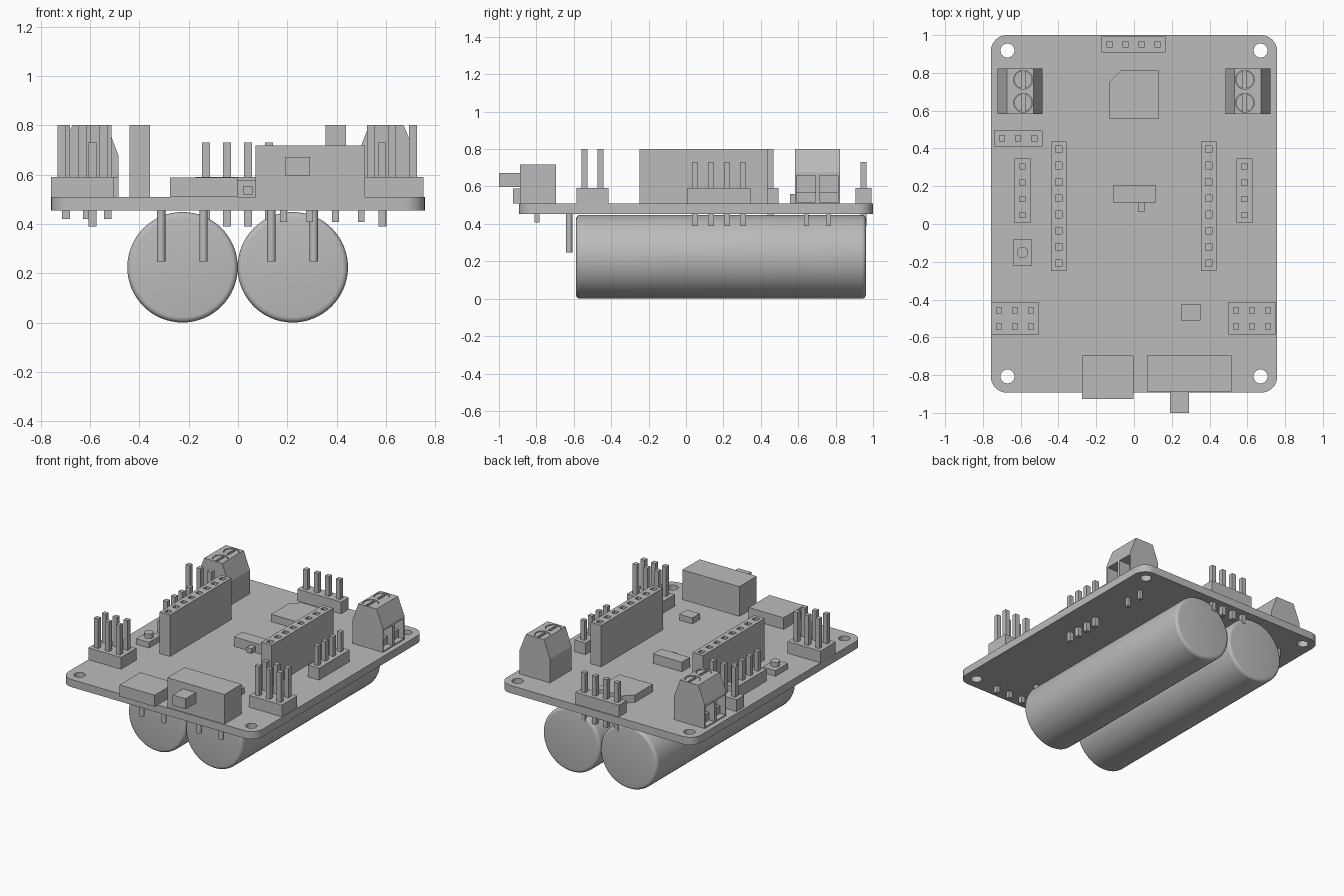
import bpy, bmesh, math
from mathutils import Matrix, Vector

cube = bpy.data.objects.get("Cube")
if cube:
    bpy.data.objects.remove(cube)

grey = bpy.data.materials.new("plain grey")
grey.use_nodes = True
grey.diffuse_color = (0.5, 0.5, 0.5, 1)
grey.node_tree.nodes["Principled BSDF"].inputs["Base Color"].default_value = (0.5, 0.5, 0.5, 1)

TOP, UNDER = 0.508, 0.454      # faces of the circuit board
PITCH = 0.085                  # spacing between header pins


def box(bm, x0, x1, y0, y1, z0, z1):
    size = Matrix.Diagonal((x1 - x0, y1 - y0, z1 - z0, 1))
    centre = Matrix.Translation(((x0 + x1) / 2, (y0 + y1) / 2, (z0 + z1) / 2))
    return bmesh.ops.create_cube(bm, size=1, matrix=centre @ size)["verts"]


def post(bm, x, y, z0, z1, half=0.016):
    box(bm, x - half, x + half, y - half, y + half, z0, z1)


def rod(bm, x, y, z0, z1, r, sides=32):
    bmesh.ops.create_cone(bm, cap_ends=True, segments=sides, radius1=r, radius2=r,
                          depth=z1 - z0, matrix=Matrix.Translation((x, y, (z0 + z1) / 2)))


def prism(bm, outline, direction):
    face = bm.faces.new([bm.verts.new(p) for p in outline])
    new = bmesh.ops.extrude_face_region(bm, geom=[face])["geom"]
    bmesh.ops.translate(bm, vec=direction, verts=[v for v in new if isinstance(v, bmesh.types.BMVert)])
    bmesh.ops.recalc_face_normals(bm, faces=bm.faces)


def finish(name, bm, smooth=False):
    mesh = bpy.data.meshes.new(name)
    bm.to_mesh(mesh)
    bm.free()
    mesh.materials.append(grey)
    ob = bpy.data.objects.new(name, mesh)
    bpy.context.collection.objects.link(ob)
    if smooth:
        smooth_edges(ob)
    return ob


def activate(ob):
    bpy.ops.object.select_all(action="DESELECT")
    ob.select_set(True)
    bpy.context.view_layer.objects.active = ob


def smooth_edges(ob):
    activate(ob)
    bpy.ops.object.shade_smooth_by_angle(angle=math.radians(35))


def cut(ob, bm):
    cutter = finish("cutter", bm)
    cutter.hide_render = True
    mod = ob.modifiers.new("cut", "BOOLEAN")
    mod.operation, mod.solver, mod.object = "DIFFERENCE", "EXACT", cutter
    activate(ob)
    bpy.ops.object.modifier_apply(modifier=mod.name)
    bpy.data.objects.remove(cutter)


def block(name, *size):
    bm = bmesh.new()
    box(bm, *size)
    return finish(name, bm)


def header(name, cx, cy, nx, ny, top, bottom):
    """Plastic strip with a grid of square pins."""
    bm = bmesh.new()
    hx, hy = nx * PITCH / 2, ny * PITCH / 2
    box(bm, cx - hx, cx + hx, cy - hy, cy + hy, TOP, 0.591)
    for i in range(nx):
        for j in range(ny):
            x, y = cx + (i - (nx - 1) / 2) * PITCH, cy + (j - (ny - 1) / 2) * PITCH
            post(bm, x, y, 0.591, top)
            if bottom < UNDER:
                post(bm, x, y, bottom, UNDER)
    finish(name, bm)


# Board with rounded corners and four mounting holes
bm = bmesh.new()
box(bm, -0.758, 0.758, -0.893, 1.0, UNDER, TOP)
upright = [e for e in bm.edges if abs(e.verts[0].co.z - e.verts[1].co.z) > 0.01]
bmesh.ops.bevel(bm, geom=upright, offset=0.085, segments=8, profile=0.5, affect="EDGES")
board = finish("circuit_board", bm)
bm = bmesh.new()
for x in (-0.67, 0.67):
    for y in (-0.807, 0.918):
        rod(bm, x, y, 0.4, 0.6, 0.037)
cut(board, bm)
smooth_edges(board)

# Two large cylinders lying beneath the board, with wire leads
for side, x in (("right", -0.225), ("left", 0.222)):
    bm = bmesh.new()
    bmesh.ops.create_cone(bm, cap_ends=True, segments=64, radius1=0.224, radius2=0.224, depth=1.55,
                          matrix=Matrix.Translation((x, 0.187, 0.224)) @ Matrix.Rotation(math.pi / 2, 4, "X"))
    rims = [e for e in bm.edges if abs(e.verts[0].co.y - e.verts[1].co.y) < 0.01]
    bmesh.ops.bevel(bm, geom=rims, offset=0.022, segments=4, profile=0.5, affect="EDGES")
    finish(side + "_cylinder", bm, True)
    bm = bmesh.new()
    for dx in (-0.087, 0.085):
        rod(bm, x + dx, -0.625, 0.247, UNDER, 0.017, 20)
    finish(side + "_leads", bm, True)

# Pin headers
header("back_header", -0.002, 0.95, 4, 1, 0.73, 0.39)
header("right_side_header", -0.59, 0.176, 1, 4, 0.73, 0.39)
header("left_side_header", 0.585, 0.176, 1, 4, 0.73, 0.39)
header("three_pin_header", -0.613, 0.453, 3, 1, 0.8, 0.42)
header("right_double_header", -0.63, -0.5, 3, 2, 0.8, 1)
header("left_double_header", 0.624, -0.5, 3, 2, 0.8, 1)

# Tall socket strips with square openings
for side, x in (("right", -0.398), ("left", 0.396)):
    strip = block(side + "_socket_strip", x - 0.041, x + 0.041, -0.249, 0.437, TOP, 0.8)
    bm = bmesh.new()
    for i in range(8):
        post(bm, x, -0.208 + i * 0.0862, 0.74, 0.85, 0.018)
    cut(strip, bm)

# Screw terminals, wire openings facing outwards
for side, s in (("right", -1), ("left", 1)):
    outline = [(0.484, TOP), (0.484, 0.675), (0.531, 0.8), (0.672, 0.8), (0.722, 0.675), (0.722, TOP)]
    bm = bmesh.new()
    prism(bm, [(s * x, 0.583, z) for x, z in outline], Vector((0, 0.24, 0)))
    body = finish(side + "_terminal", bm)
    holes, screws, slots, clamps, legs = (bmesh.new() for _ in range(5))
    for y in (0.642, 0.764):
        a, b = sorted((s * 0.61, s * 0.8))
        box(holes, a, b, y - 0.05, y + 0.05, 0.516, 0.658)
        rod(holes, s * 0.587, y, 0.775, 0.9, 0.05)
        rod(screws, s * 0.587, y, 0.77, 0.796, 0.047)
        box(slots, s * 0.587 - 0.009, s * 0.587 + 0.009, y - 0.06, y + 0.06, 0.78, 0.85)
        a, b = sorted((s * 0.61, s * 0.68))
        box(clamps, a, b, y - 0.05, y + 0.05, 0.516, 0.57)
        post(legs, s * 0.59, y, 0.39, UNDER, 0.012)
    cut(body, holes)
    heads = finish(side + "_terminal_screws", screws)
    cut(heads, slots)
    smooth_edges(heads)
    finish(side + "_terminal_clamps", clamps)
    finish(side + "_terminal_legs", legs)

# Chip with one clipped corner
bm = bmesh.new()
chip = [(-0.13, 0.555), (0.13, 0.555), (0.13, 0.812), (-0.07, 0.812), (-0.13, 0.752)]
prism(bm, [(x, y, TOP) for x, y in chip], Vector((0, 0, 0.052)))
finish("chip", bm)

# Push button
block("button_base", -0.64, -0.54, -0.22, -0.083, TOP, 0.548)
bm = bmesh.new()
rod(bm, -0.59, -0.151, 0.548, 0.58, 0.03)
finish("button_cap", bm, True)

# Small slide switch and small component
block("small_switch_body", -0.11, 0.116, 0.113, 0.203, TOP, 0.575)
block("small_switch_knob", 0.021, 0.058, 0.066, 0.113, 0.52, 0.554)
block("small_component", 0.25, 0.351, -0.511, -0.427, TOP, 0.55)

# Cable port and power switch at the front edge
block("cable_port", -0.275, -0.002, -0.926, -0.696, TOP, 0.589)
block("power_switch_body", 0.07, 0.515, -0.887, -0.695, TOP, 0.717)
block("power_switch_knob", 0.191, 0.292, -1.0, -0.887, 0.597, 0.671)
bm = bmesh.new()
for i in range(4):
    post(bm, 0.185 + i * 0.105, -0.797, 0.407, UNDER, 0.014)
finish("power_switch_legs", bm)
